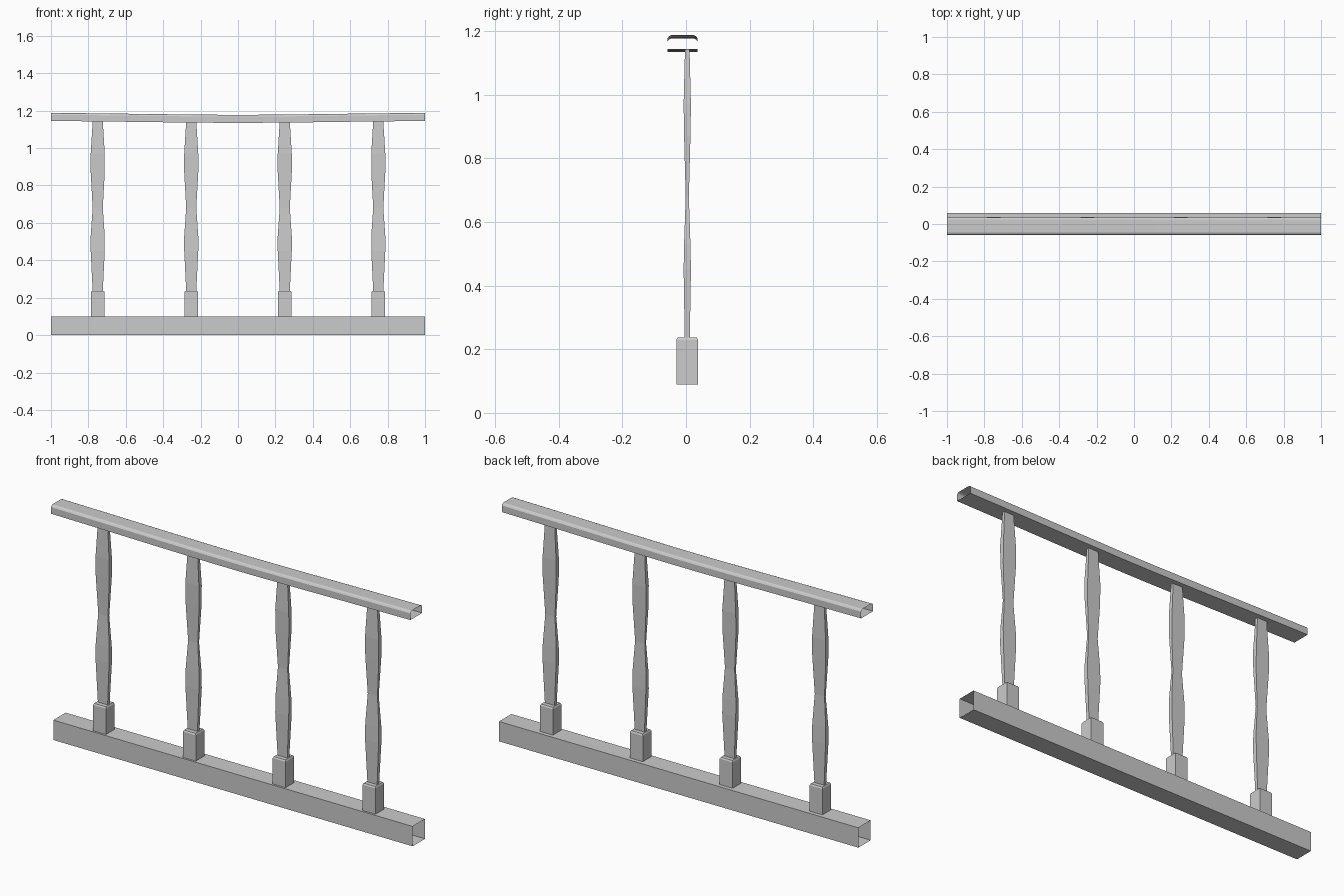
import bpy

if "Cube" in bpy.data.objects:
    bpy.data.objects.remove(bpy.data.objects["Cube"])


def make_loft(name, rings, cap):
    """Skin equal-length closed rings of points, with optional end caps."""
    n = len(rings[0])
    verts = [p for r in rings for p in r]
    faces = []
    for i in range(len(rings) - 1):
        for k in range(n):
            m = (k + 1) % n
            faces.append((i * n + k, i * n + m, (i + 1) * n + m, (i + 1) * n + k))
    if cap:
        faces.append(tuple(reversed(range(n))))
        faces.append(tuple(range(len(verts) - n, len(verts))))
    mesh = bpy.data.meshes.new(name)
    mesh.from_pydata(verts, [], faces)
    mesh.update()
    obj = bpy.data.objects.new(name, mesh)
    bpy.context.collection.objects.link(obj)
    return obj


def rect(x, y, z, hx, hy):
    return [(x - hx, y - hy, z), (x + hx, y - hy, z),
            (x + hx, y + hy, z), (x - hx, y + hy, z)]


# Bottom beam: rectangular tube with open ends
beam = [(-0.04, 0), (0.058, 0), (0.058, 0.1), (-0.04, 0.1)]
make_loft("bottom_beam", [[(x, y, z) for y, z in beam] for x in (-1, 1)], False)

# Handrail: open-ended tube with eased top corners and a slight sag
rail = [(-0.058, 1.135), (0.036, 1.135), (0.036, 1.168), (0.032, 1.174),
        (0.024, 1.178), (-0.046, 1.178), (-0.054, 1.174), (-0.058, 1.168)]
stations = [(-1, 0.010), (-0.7, 0.007), (-0.4, 0.003), (-0.1, 0),
            (0.1, 0), (0.4, 0.003), (0.7, 0.007), (1, 0.010)]
make_loft("handrail", [[(x, y, z + s) for y, z in rail] for x, s in stations], False)

# Balusters: flat carved slats (z, half width, half thickness) on square blocks
slat = [(0.235, 0.027, 0.008), (0.45, 0.0375, 0.0115), (0.53, 0.0375, 0.010),
        (0.68, 0.027, 0.005), (0.87, 0.0375, 0.010), (0.97, 0.0375, 0.0115),
        (1.11, 0.029, 0.008), (1.145, 0.028, 0.007)]
block = [(0.09, 0.036, 0.034), (0.23, 0.036, 0.034), (0.237, 0.032, 0.030)]
for i in range(4):
    x = -0.75 + 0.5 * i
    make_loft(f"baluster_{i + 1}", [rect(x, 0.004, *p) for p in slat], True)
    make_loft(f"baluster_block_{i + 1}", [rect(x, 0.004, *p) for p in block], True)
